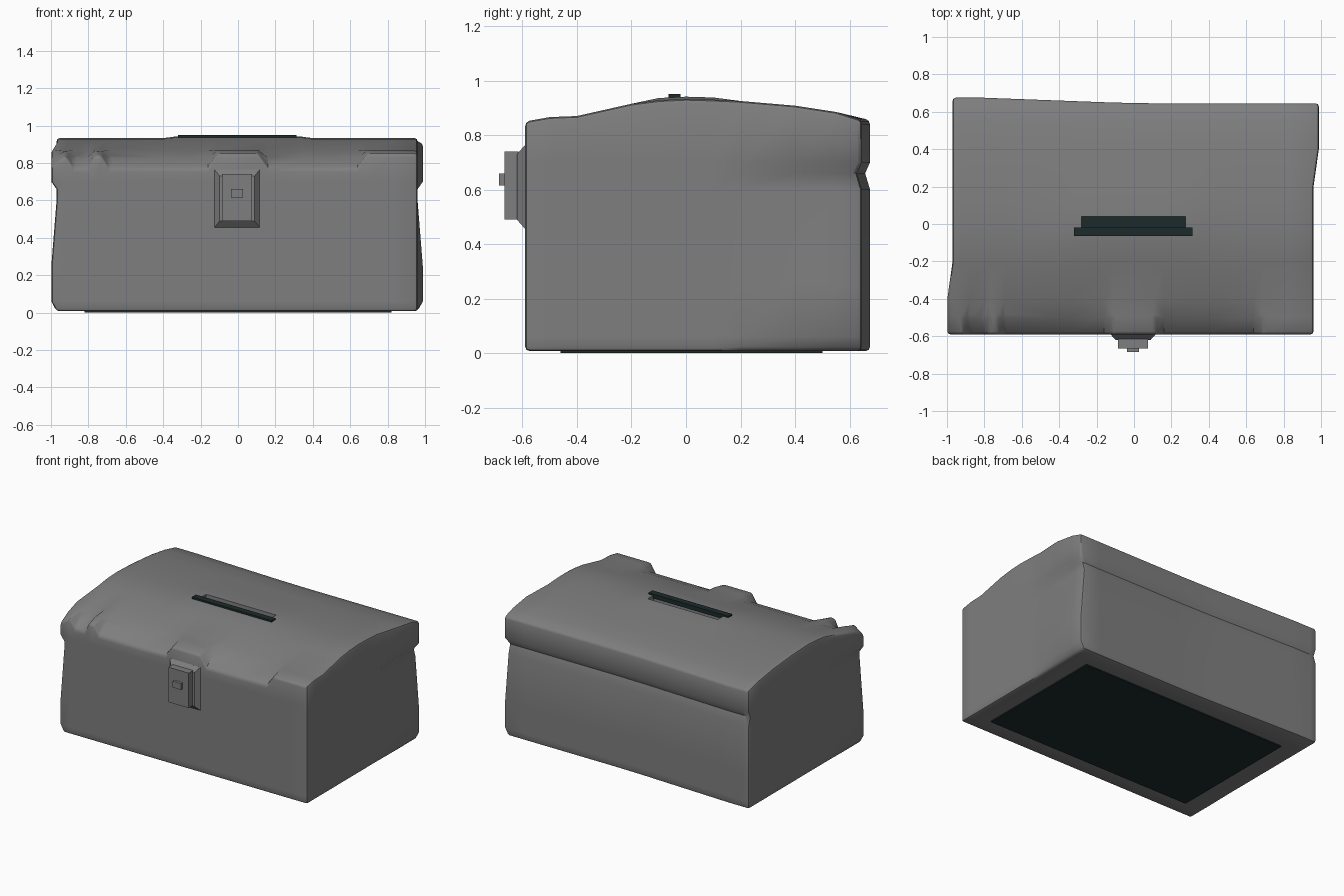
import bpy, bmesh, math

if "Cube" in bpy.data.objects:
    bpy.data.objects.remove(bpy.data.objects["Cube"])


def material(name, rgb):
    m = bpy.data.materials.new(name)
    m.diffuse_color = (*rgb, 1)
    m.use_nodes = True
    m.node_tree.nodes["Principled BSDF"].inputs["Base Color"].default_value = m.diffuse_color
    return m


GREY = material("grey", (0.21, 0.21, 0.21))
DARK = material("dark_green_grey", (0.012, 0.023, 0.023))


def finish(name, bm, mat):
    bmesh.ops.recalc_face_normals(bm, faces=bm.faces)
    me = bpy.data.meshes.new(name)
    bm.to_mesh(me)
    bm.free()
    ob = bpy.data.objects.new(name, me)
    bpy.context.collection.objects.link(ob)
    me.materials.append(mat)
    return ob


def box(name, lo, hi, mat, taper=1.0):
    """Box between two corners; taper scales the -y face."""
    bm = bmesh.new()
    bmesh.ops.create_cube(bm, size=1)
    for v in bm.verts:
        s = taper if v.co.y < 0 else 1.0
        v.co.x *= s
        v.co.z *= s
        for i in range(3):
            v.co[i] = (lo[i] + hi[i]) / 2 + v.co[i] * (hi[i] - lo[i])
    return finish(name, bm, mat)


# Chest: front lip height along x, lid height along y, levels along z
LIP = [(-.97, .78), (-.92, .84), (-.88, .77), (-.80, .77), (-.77, .84), (-.73, .84),
       (-.69, .77), (-.40, .77), (-.34, .77), (-.16, .77), (-.11, .85), (.11, .85),
       (.16, .77), (.34, .77), (.40, .77), (.64, .77), (.69, .85), (.83, .85), (.96, .85)]
LID = [(-.59, .77), (-.50, .83), (-.40, .87), (-.20, .915), (-.10, .928), (0, .933),
       (.10, .93), (.20, .925), (.40, .908), (.55, .885), (.645, .855)]
LEVEL = [.008, .06, .25, .60, .66, .70, 1]


def place(i, j, k):
    x, lip = LIP[i]
    y, top = LID[j]
    z = LEVEL[k]
    if k == len(LEVEL) - 1:
        z = top
        if j == 0:
            z = lip
        elif j == 1:
            z = top + (lip - .77) * .45
        if abs(x) < .37 and abs(y) < .15:
            z += .008                      # raised rim around the slot
    # back wall leans out towards the left and has a seam below the lid
    if j == len(LID) - 1:
        y += .03 * min(1, max(0, -x / .8))
        if k == 4:
            y -= .018
    # bulging corners, front left and back right
    bulge = .028 if k in (1, 2, 5, 6) else 0
    if i == 0 and y < -.39:
        x -= bulge
    if i == len(LIP) - 1 and y > .39:
        x += bulge
    return x, y, z


bm = bmesh.new()
size = (len(LIP) - 1, len(LID) - 1, len(LEVEL) - 1)
cache = {}


def vert(key):
    if key not in cache:
        cache[key] = bm.verts.new(place(*key))
    return cache[key]


for axis in range(3):
    a, b = [n for n in range(3) if n != axis]
    for end in (0, size[axis]):
        for p in range(size[a]):
            for q in range(size[b]):
                quad = []
                for dp, dq in ((0, 0), (1, 0), (1, 1), (0, 1)):
                    key = [0, 0, 0]
                    key[axis], key[a], key[b] = end, p + dp, q + dq
                    quad.append(vert(tuple(key)))
                bm.faces.new(quad)
chest = finish("chest", bm, GREY)

# Rounded edges, then the coin slot cut through the lid
bev = chest.modifiers.new("round_edges", 'BEVEL')
bev.width = .016
bev.segments = 2
bev.limit_method = 'ANGLE'
bev.angle_limit = math.radians(48)
cutter = box("slot_cutter", (-.28, -.03, .80), (.275, .04, 1.1), GREY)
cutter.hide_render = True
cut = chest.modifiers.new("slot", 'BOOLEAN')
cut.operation = 'DIFFERENCE'
cut.solver = 'EXACT'
cut.object = cutter
bpy.context.view_layer.update()
dg = bpy.context.evaluated_depsgraph_get()
chest.data = bpy.data.meshes.new_from_object(chest.evaluated_get(dg))
chest.modifiers.clear()
bpy.data.objects.remove(cutter)

# Slot floor and bar, base panel
box("slot_floor", (-.28, -.03, .798), (.275, .04, .806), DARK)
box("slot_bar", (-.32, -.065, .92), (.312, -.02, .95), DARK)
box("base_panel", (-.82, -.46, 0), (.82, .50, .012), DARK)

# Latch: mount, plate and knob
mount = box("latch_mount", (-.13, -.62, .45), (.12, -.585, .77), GREY, .75)
box("latch_plate", (-.085, -.665, .49), (.075, -.615, .74), GREY)
box("latch_knob", (-.037, -.685, .615), (.027, -.66, .66), GREY)

# Smooth shading on the soft parts
for ob in (chest, mount):
    bpy.ops.object.select_all(action='DESELECT')
    ob.select_set(True)
    bpy.context.view_layer.objects.active = ob
    bpy.ops.object.shade_smooth_by_angle(angle=math.radians(40))
